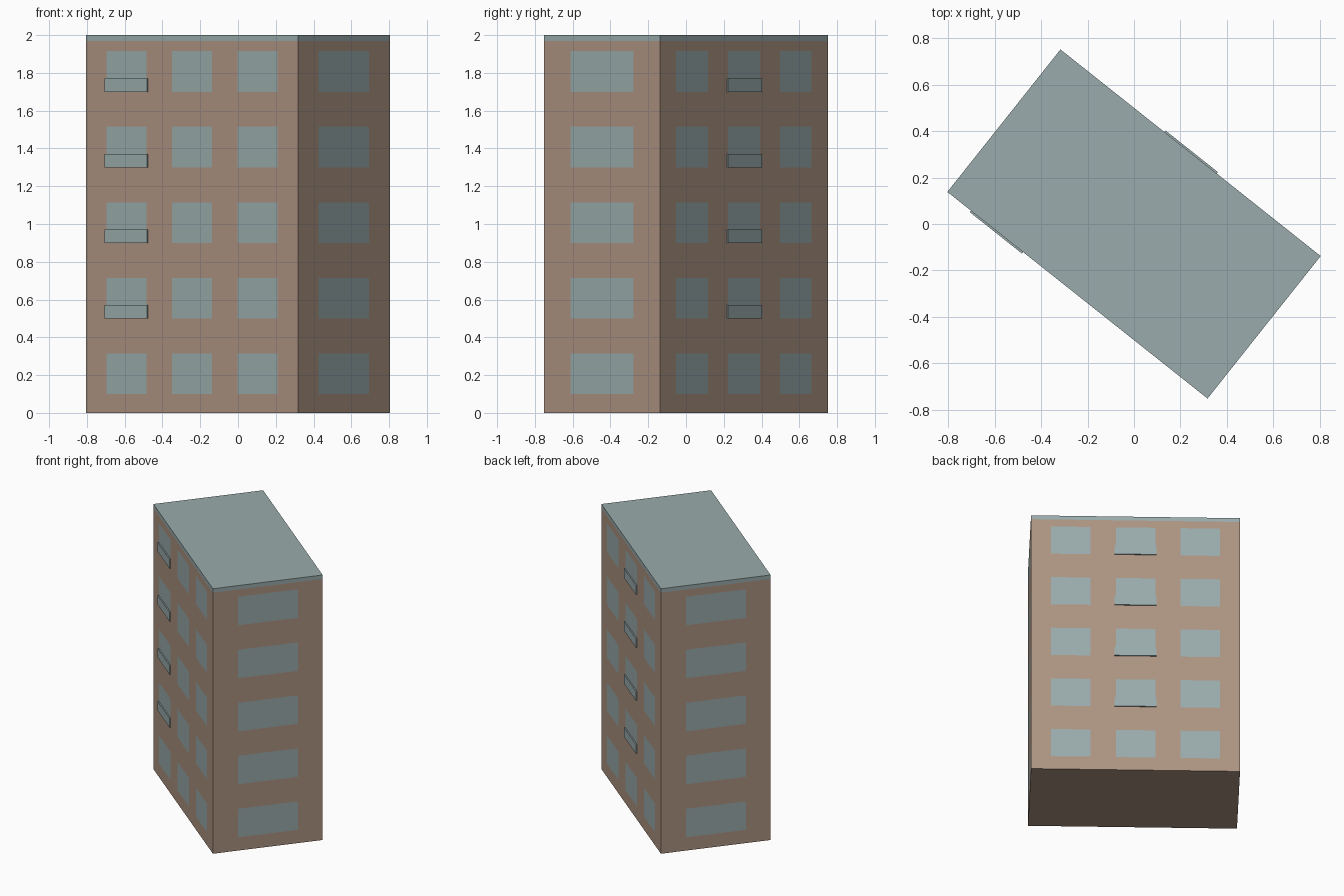
import bpy, bmesh, math
from mathutils import Matrix

cube = bpy.data.objects.get("Cube")
if cube:
    bpy.data.objects.remove(cube, do_unlink=True)


def material(name, rgb):
    m = bpy.data.materials.new(name)
    m.use_nodes = True
    m.diffuse_color = (*rgb, 1)
    m.node_tree.nodes["Principled BSDF"].inputs["Base Color"].default_value = (*rgb, 1)
    return m


brick = material("warm brown wall", (0.412, 0.292, 0.220))
glass = material("grey teal", (0.319, 0.407, 0.412))

LENGTH, DEPTH, HEIGHT, ROOF_Z = 1.43, 0.783, 2.0, 1.97
FLOORS = [0.1 + 0.4 * i for i in range(5)]
WINDOW_H = 0.215
TURN = Matrix.Rotation(math.radians(-38.45), 4, 'Z')


def finish(name, bm, mats):
    bm.transform(TURN)
    bmesh.ops.recalc_face_normals(bm, faces=bm.faces)
    mesh = bpy.data.meshes.new(name)
    bm.to_mesh(mesh)
    bm.free()
    for m in mats:
        mesh.materials.append(m)
    obj = bpy.data.objects.new(name, mesh)
    bpy.context.collection.objects.link(obj)
    return obj


def box(name, size, centre, mat):
    bm = bmesh.new()
    bmesh.ops.create_cube(bm, size=1)
    bm.transform(Matrix.Translation(centre) @ Matrix.Diagonal((*size, 1)))
    return finish(name, bm, [mat])


# Walls: each side is a grid cut at the window edges, every odd cell is glass
LONG_CENTRES, LONG_W = (-0.442, 0, 0.442), 0.27
SHORT_CENTRES, SHORT_W = (0,), 0.428


def wall(bm, width, distance, angle, centres, window_w):
    us = [-width / 2] + [c + s * window_w / 2 for c in centres for s in (-1, 1)] + [width / 2]
    zs = [0] + [z + d for z in FLOORS for d in (0, WINDOW_H)] + [ROOF_Z]
    spin = Matrix.Rotation(math.radians(angle), 4, 'Z')
    grid = [[bm.verts.new((spin @ Matrix.Translation((u, -distance, z))).translation)
             for z in zs] for u in us]
    for i in range(len(us) - 1):
        for j in range(len(zs) - 1):
            f = bm.faces.new((grid[i][j], grid[i + 1][j], grid[i + 1][j + 1], grid[i][j + 1]))
            f.material_index = int(i % 2 == 1 and j % 2 == 1)


bm = bmesh.new()
for angle in (0, 180):
    wall(bm, LENGTH, DEPTH / 2, angle, LONG_CENTRES, LONG_W)
    wall(bm, DEPTH, LENGTH / 2, angle + 90, SHORT_CENTRES, SHORT_W)
bmesh.ops.remove_doubles(bm, verts=bm.verts, dist=0.0001)
# Base closes the bottom
bmesh.ops.contextual_create(bm, geom=[e for e in bm.edges
                                      if all(v.co.z < 0.001 for v in e.verts)])
for f in bm.faces:
    if all(v.co.z < 0.001 for v in f.verts):
        f.material_index = 0
finish("building_walls", bm, [brick, glass])

# Flat roof slab, flush with the walls
box("roof_slab", (LENGTH, DEPTH, HEIGHT - ROOF_Z), (0, 0, (HEIGHT + ROOF_Z) / 2), glass)

# Shallow balconies on the upper four floors, one column on each long side
BALCONY = (0.287, 0.008, 0.07)
for side, u, sign in (("front", LONG_CENTRES[0], -1), ("back", 0, 1)):
    for n, z in enumerate(FLOORS[1:], 2):
        box(f"{side}_balcony_floor_{n}", BALCONY,
            (u, sign * (DEPTH + BALCONY[1]) / 2, z + BALCONY[2] / 2), glass)
